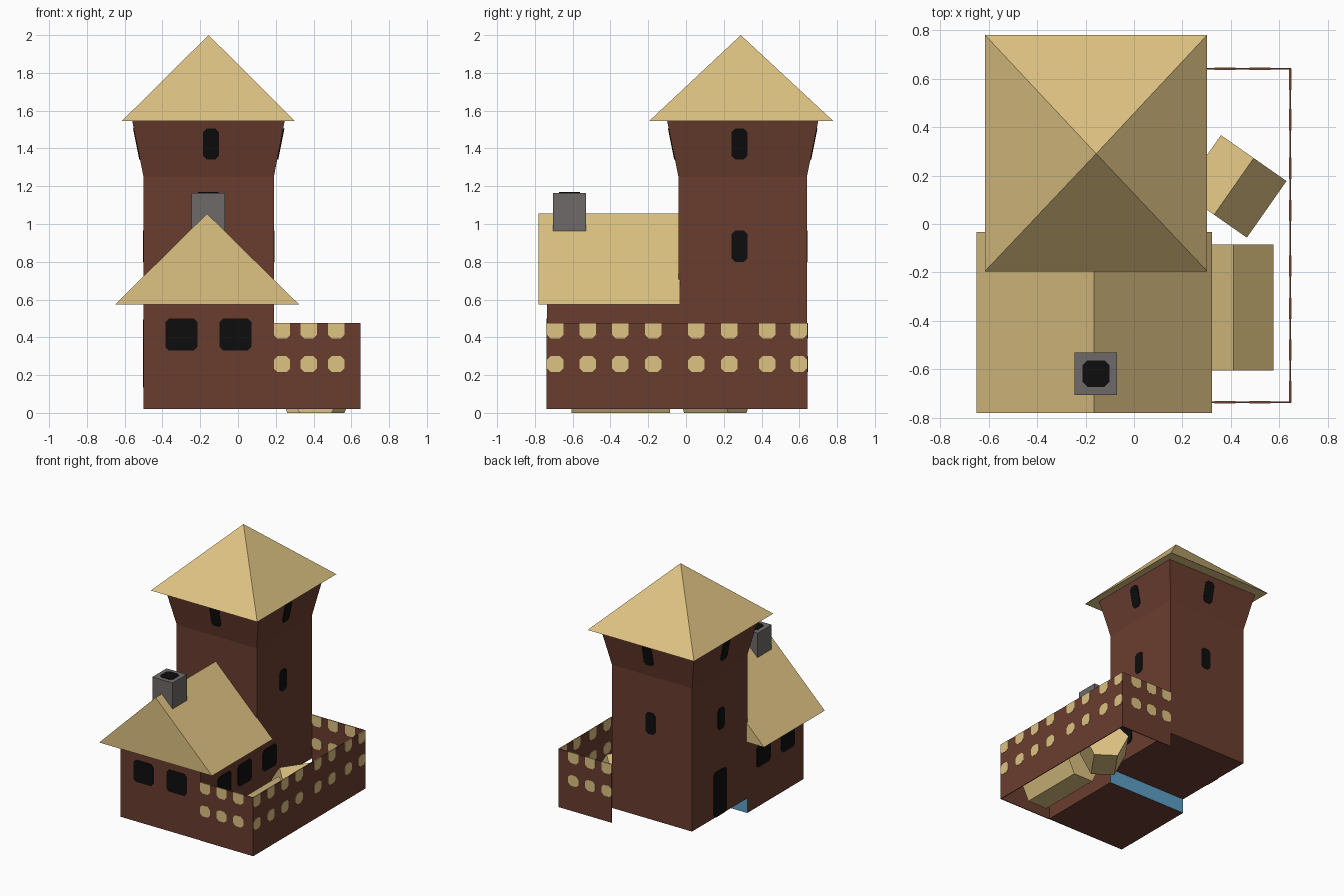
import bpy, bmesh, math
from mathutils import Vector

if "Cube" in bpy.data.objects:
    bpy.data.objects.remove(bpy.data.objects["Cube"])


def material(name, rgb):
    m = bpy.data.materials.new(name)
    lin = [((c / 255 + 0.055) / 1.055) ** 2.4 if c > 10 else c / 255 / 12.92 for c in rgb]
    m.diffuse_color = (*lin, 1)
    m.use_nodes = True
    m.node_tree.nodes["Principled BSDF"].inputs["Base Color"].default_value = m.diffuse_color
    return m


BROWN = material("brown wall", (106, 61, 47))
STRAW = material("straw", (221, 194, 130))
GREY = material("chimney grey", (112, 106, 106))
BLACK = material("window black", (13, 13, 13))
BLUE = material("blue panel", (92, 160, 198))


def loft(name, rings, *mats):
    """Skin a stack of equal-sized rings and cap both ends."""
    bm = bmesh.new()
    vs = [[bm.verts.new(p) for p in ring] for ring in rings]
    n = len(vs[0])
    for a, b in zip(vs, vs[1:]):
        for i in range(n):
            j = (i + 1) % n
            bm.faces.new((a[i], a[j], b[j], b[i]))
    bm.faces.new(vs[0])
    bm.faces.new(vs[-1])
    bmesh.ops.remove_doubles(bm, verts=bm.verts, dist=1e-5)
    bmesh.ops.recalc_face_normals(bm, faces=bm.faces)
    me = bpy.data.meshes.new(name)
    bm.to_mesh(me)
    bm.free()
    for m in mats:
        me.materials.append(m)
    ob = bpy.data.objects.new(name, me)
    bpy.context.collection.objects.link(ob)
    return ob


def rect(x0, x1, y0, y1, z):
    return [(x0, y0, z), (x1, y0, z), (x1, y1, z), (x0, y1, z)]


def box(name, x0, x1, y0, y1, z0, z1, *mats):
    return loft(name, [rect(x0, x1, y0, y1, z0), rect(x0, x1, y0, y1, z1)], *mats)


def plate(name, centre, normal, w, h, mat, t=0.008, cut=0.02, cut_top=True):
    """Thin panel with clipped corners, straddling a wall surface."""
    n = Vector(normal).normalized()
    ref = Vector((0, 1, 0)) if abs(n.z) > 0.9 else Vector((0, 0, 1))
    u = ref.cross(n).normalized()
    v = n.cross(u)
    a, b = w / 2, h / 2
    ct = cut if cut_top else 0.001
    pts = [(-a + cut, -b), (a - cut, -b), (a, -b + cut), (a, b - ct),
           (a - ct, b), (-a + ct, b), (-a, b - ct), (-a, -b + cut)]
    c = Vector(centre)
    rings = [[c + u * p + v * q + n * s for p, q in pts] for s in (-t / 2, t / 2)]
    return loft(name, rings, mat)


# Tower with flared top and pyramid roof
X0, X1, YB, YM, YF = -0.50, 0.19, 0.64, -0.04, -0.735
loft("tower", [rect(X0, X1, YM, YB, 0.135), rect(X0, X1, YM, YB, 1.25),
               rect(-0.56, 0.247, -0.10, 0.70, 1.545)], BROWN)
loft("tower_roof", [rect(-0.615, 0.302, -0.195, 0.78, 1.545),
                    [(-0.156, 0.29, 2.0)] * 4], STRAW)

# House, with blue lower back wall
house = box("house", X0, X1, YF, YM, 0.02, 0.58, BROWN, BLUE)
for f in house.data.polygons:
    f.material_index = 1 if f.normal.y > 0.9 else 0
loft("house_roof", [[(-0.65, y, 0.575), (0.322, y, 0.575), (-0.164, y, 1.055)]
                    for y in (-0.78, -0.033)], STRAW)

# Chimney with flue opening
box("chimney", -0.245, -0.07, -0.705, -0.53, 0.85, 1.165, GREY)
plate("flue", (-0.157, -0.617, 1.165), (0, 0, 1), 0.11, 0.11, BLACK)

# Tower windows on each side, upright below and tilted on the flare
cx, cy = -0.143, 0.283
for side, (dx, dy), wall in (("front", (0, -1), YM), ("back", (0, 1), YB),
                             ("left", (-1, 0), X0), ("right", (1, 0), X1)):
    for level, z, out, tilt in (("lower", 0.882, 0, 0), ("upper", 1.424, 0.0353, -0.2)):
        pos = (wall + dx * out, cy, z) if dx else (cx, wall + dy * out, z)
        if side != "front" or level == "upper":
            plate(f"tower_window_{side}_{level}", pos, (dx, dy, tilt), 0.083, 0.168, BLACK)
plate("door", (X0, 0.295, 0.31), (-1, 0, 0), 0.16, 0.35, BLACK)

# House windows
for i, x in enumerate((-0.30, -0.014)):
    plate(f"house_window_front_{i}", (x, YF, 0.415), (0, -1, 0), 0.17, 0.17, BLACK)
for i, y in enumerate((-0.54, -0.24)):
    plate(f"house_window_left_{i}", (X0, y, 0.41), (-1, 0, 0), 0.17, 0.17, BLACK)
for i, y in enumerate((-0.44, -0.19, 0.117)):
    plate(f"house_window_right_{i}", (X1, y, 0.34), (1, 0, 0), 0.17, 0.17, BLACK)

# Yard fence: three thin walls
XF, T = 0.645, 0.003
box("fence_front", X1, XF + T, YF - T, YF + T, 0.02, 0.475, BROWN)
box("fence_back", X1, XF + T, YB - T, YB + T, 0.02, 0.475, BROWN)
box("fence_right", XF - T, XF + T, YF, YB, 0.02, 0.475, BROWN)

# Straw-coloured spots in two rows, showing on both faces of the fence
for row, z, h, top in (("low", 0.258, 0.085, True), ("high", 0.434, 0.082, False)):
    for i, x in enumerate((0.233, 0.375, 0.52)):
        for side, y in (("front", YF), ("back", YB)):
            plate(f"spot_{side}_{row}_{i}", (x, y, z), (0, -1, 0), 0.087, h, STRAW,
                  0.0095, 0.02, top)
    for i, y in enumerate((-0.692, -0.52, -0.348, -0.174, 0.055, 0.23, 0.43, 0.597)):
        plate(f"spot_right_{row}_{i}", (XF, y, z), (1, 0, 0), 0.087, h, STRAW,
              0.0095, 0.02, top)

# Two straw stacks in the yard
PROFILE = [(-0.085, 0), (0.085, 0), (0.165, 0.165), (0, 0.33), (-0.165, 0.165)]
for name, x, y, length, turn in (("long_stack", 0.41, -0.345, 0.52, 0),
                                 ("short_stack", 0.412, 0.155, 0.285, -35)):
    stack = loft(name, [[(px, s * length / 2, pz) for px, pz in PROFILE]
                        for s in (-1, 1)], STRAW)
    stack.location = (x, y, 0)
    stack.rotation_euler.z = math.radians(turn)
